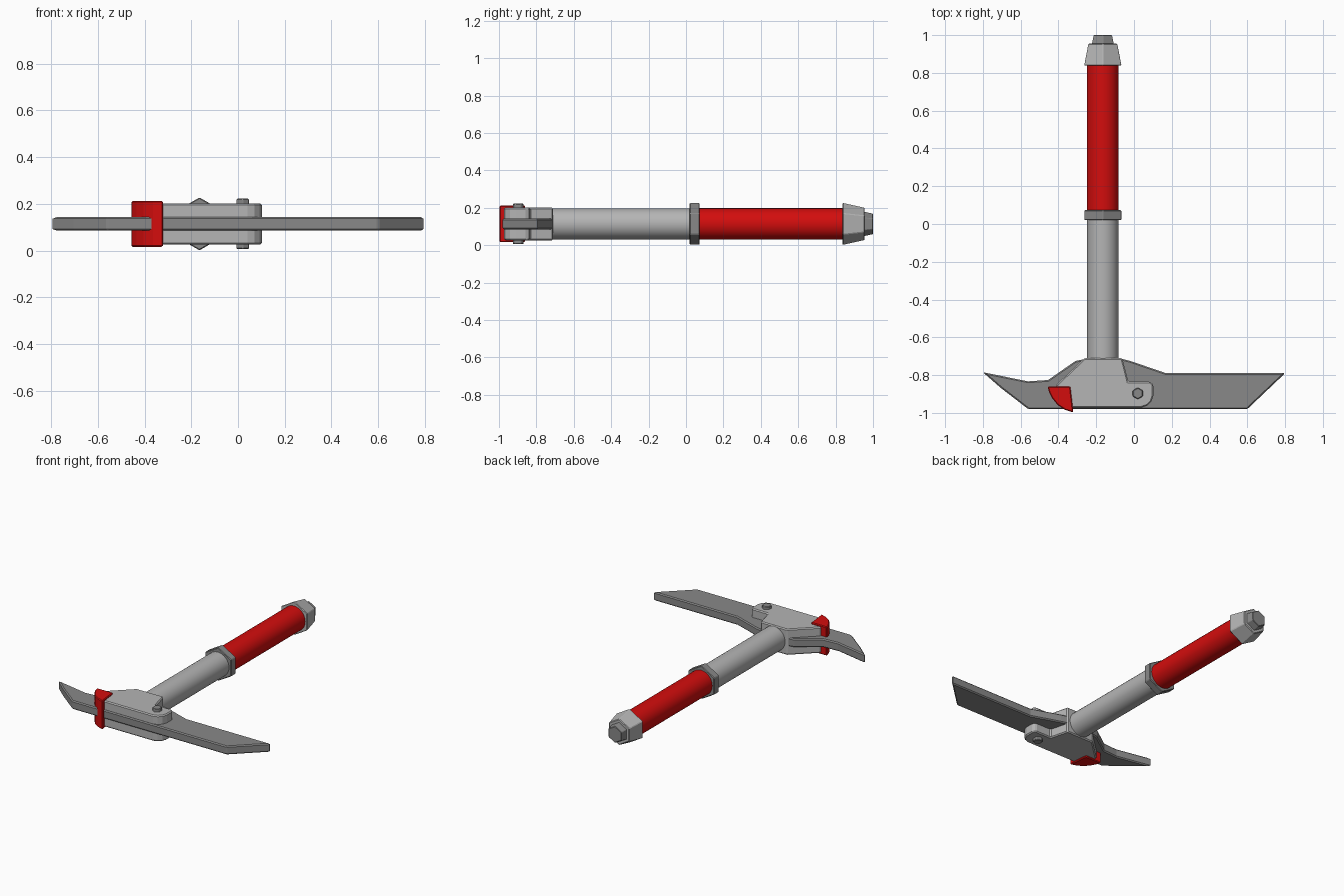
import bpy, bmesh, math
from mathutils import Matrix

if "Cube" in bpy.data.objects:
    bpy.data.objects.remove(bpy.data.objects["Cube"])

ZC = 0.114    # mid height of the tool
HX = -0.165   # handle axis


def material(name, rgb):
    m = bpy.data.materials.new(name)
    m.diffuse_color = (*rgb, 1)
    m.use_nodes = True
    m.node_tree.nodes["Principled BSDF"].inputs["Base Color"].default_value = m.diffuse_color
    return m


LIGHT = material("light grey", (0.46, 0.46, 0.46))
DARK = material("dark grey", (0.25, 0.25, 0.25))
RED = material("red", (0.65, 0.004, 0.004))


def finish(name, bm, mat, bevel=0, smooth=False, segments=1):
    bmesh.ops.recalc_face_normals(bm, faces=bm.faces)
    me = bpy.data.meshes.new(name)
    bm.to_mesh(me)
    bm.free()
    me.materials.append(mat)
    ob = bpy.data.objects.new(name, me)
    bpy.context.collection.objects.link(ob)
    if bevel:
        mod = ob.modifiers.new("edge_bevel", 'BEVEL')
        mod.width = bevel
        mod.segments = segments
        mod.limit_method = 'ANGLE'
        mod.angle_limit = math.radians(35)
    if smooth:
        bpy.ops.object.select_all(action='DESELECT')
        ob.select_set(True)
        bpy.context.view_layer.objects.active = ob
        bpy.ops.object.shade_smooth_by_angle(angle=math.radians(30))
    return ob


def plate(name, pts, half, mat, bevel):
    """Outline in x, y extruded evenly about the mid height."""
    bm = bmesh.new()
    f = bm.faces.new([bm.verts.new((x, y, ZC - half)) for x, y in pts])
    r = bmesh.ops.extrude_face_region(bm, geom=[f])
    up = [v for v in r["geom"] if isinstance(v, bmesh.types.BMVert)]
    bmesh.ops.translate(bm, verts=up, vec=(0, 0, 2 * half))
    return finish(name, bm, mat, bevel)


def rod(name, y0, y1, r0, r1, sides, mat, bevel=0, smooth=False):
    """Tapered prism along y on the handle axis, with a corner pointing up."""
    bm = bmesh.new()
    rings = []
    for y, r in ((y0, r0), (y1, r1)):
        rings.append([bm.verts.new((HX + r * math.sin(a), y, ZC + r * math.cos(a)))
                      for a in (2 * math.pi * i / sides for i in range(sides))])
    for ring in rings:
        bm.faces.new(ring)
    for i in range(sides):
        j = (i + 1) % sides
        bm.faces.new((rings[0][i], rings[0][j], rings[1][j], rings[1][i]))
    return finish(name, bm, mat, bevel, smooth)


# Handle, grip, collar and pommel
rod("handle_shaft", -0.74, 0.05, 0.083, 0.083, 32, LIGHT, smooth=True)
rod("handle_grip", 0.05, 0.85, 0.084, 0.084, 32, RED, smooth=True)
rod("grip_collar", 0.02, 0.073, 0.113, 0.113, 6, DARK, 0.004)
rod("pommel", 0.838, 0.955, 0.114, 0.088, 6, LIGHT, 0.004)
rod("pommel_tip", 0.95, 1.0, 0.067, 0.056, 6, DARK, 0.003)

# Blade with pick end on the left and broad end on the right
plate("blade", [(-0.80, -0.785), (-0.56, -0.833), (-0.455, -0.826), (-0.31, -0.725),
                (-0.26, -0.715), (-0.06, -0.715), (-0.02, -0.725), (0.17, -0.79),
                (0.80, -0.79), (0.60, -0.98), (-0.56, -0.98), (-0.705, -0.868)],
      0.029, DARK, 0.007)

# Head block holding the blade
plate("head", [(-0.262, -0.71), (-0.062, -0.71), (-0.03, -0.835), (0.085, -0.835),
               (0.102, -0.85), (0.102, -0.91), (0.092, -0.94), (0.07, -0.962),
               (0.04, -0.972), (-0.34, -0.972), (-0.42, -0.88), (-0.41, -0.85)],
      0.088, LIGHT, 0.007)

# Red clip over the pick side of the head
plate("clip", [(-0.457, -0.86), (-0.337, -0.86), (-0.321, -0.998), (-0.365, -0.984),
               (-0.405, -0.958), (-0.435, -0.92), (-0.45, -0.89)],
      0.098, RED, 0.005)

# Hexagonal pivot pin
bm = bmesh.new()
bmesh.ops.create_cone(bm, cap_ends=True, segments=6, radius1=0.031, radius2=0.031, depth=0.216,
                      matrix=Matrix.Translation((0.02, -0.897, ZC)))
finish("pivot_pin", bm, DARK, 0.004)
